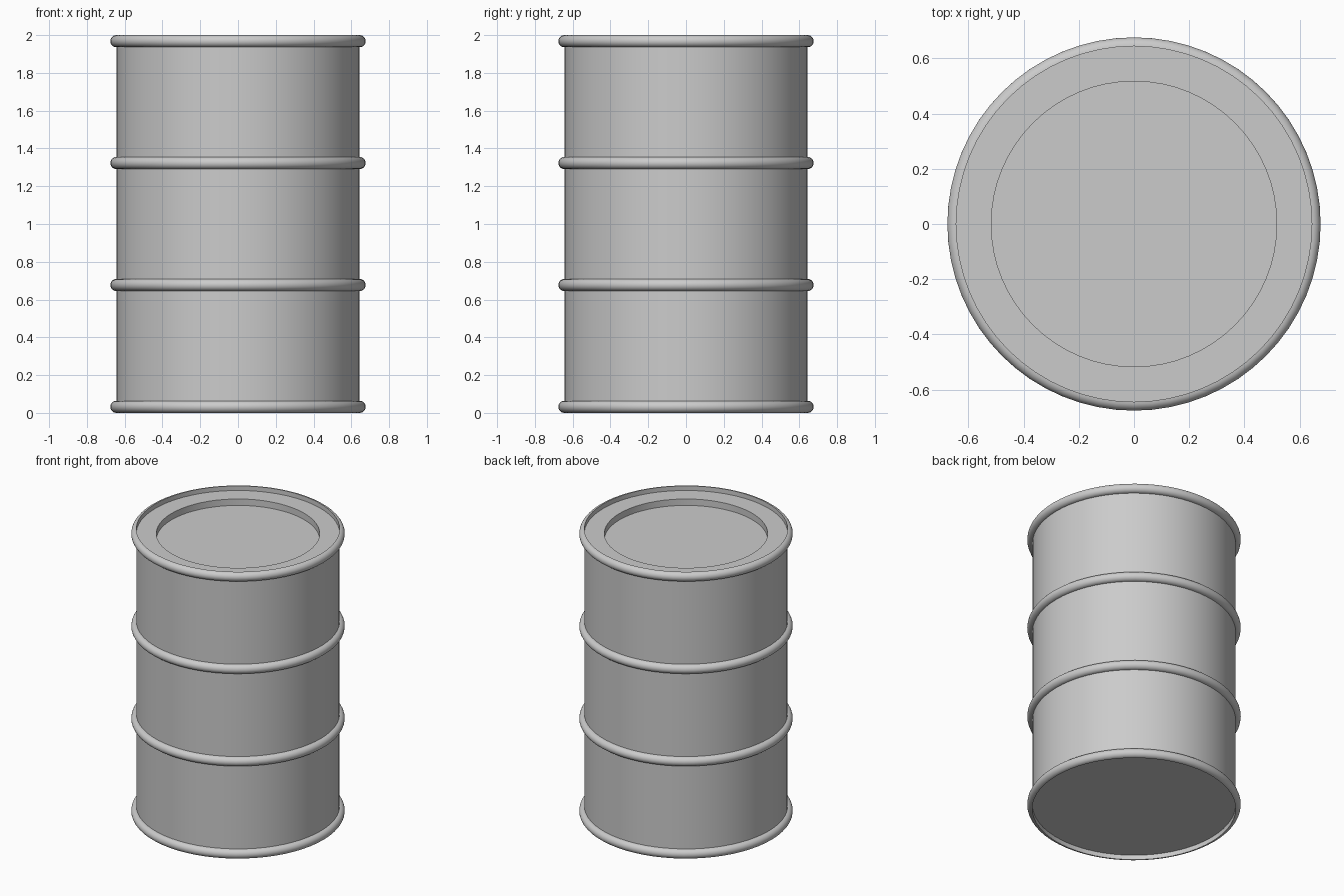
import bpy, bmesh, math

if "Cube" in bpy.data.objects:
    bpy.data.objects.remove(bpy.data.objects["Cube"])

SEG = 64            # sides around the drum
R = 0.644           # wall radius
T = 0.032           # hoop bulge radius
H = 2.0

steel = bpy.data.materials.new("grey_steel")
steel.diffuse_color = (0.6, 0.6, 0.6, 1)
steel.use_nodes = True
steel.node_tree.nodes["Principled BSDF"].inputs["Base Color"].default_value = steel.diffuse_color


def lathe(name, profile, cap_start=False, cap_end=False):
    """Spin an (r, z) profile around z; optional flat discs at its ends."""
    bm = bmesh.new()
    rings = []
    for r, z in profile:
        rings.append([bm.verts.new((r * math.cos(a), r * math.sin(a), z))
                      for a in (2 * math.pi * i / SEG for i in range(SEG))])
    for lo, hi in zip(rings, rings[1:]):
        for i in range(SEG):
            k = (i + 1) % SEG
            bm.faces.new((lo[i], lo[k], hi[k], hi[i]))
    if cap_start:
        bm.faces.new(rings[0][::-1])
    if cap_end:
        bm.faces.new(rings[-1])
    mesh = bpy.data.meshes.new(name)
    bm.to_mesh(mesh)
    bm.free()
    mesh.materials.append(steel)
    ob = bpy.data.objects.new(name, mesh)
    bpy.context.collection.objects.link(ob)
    bpy.ops.object.select_all(action='DESELECT')
    ob.select_set(True)
    bpy.context.view_layer.objects.active = ob
    bpy.ops.object.shade_smooth_by_angle(angle=math.radians(35))
    return ob


def bulge(zc, steps=12):
    """Outward half-round hoop profile, bottom to top."""
    return [(R + T * math.cos(a), zc + T * math.sin(a))
            for a in (math.pi * (i / steps - 0.5) for i in range(steps + 1))]


# Drum wall with recessed base, lid and sunken lid centre
lathe("drum_body",
      [(R, T), (R, H - T), (0.517, H - T), (0.517, H - T - 0.045)],
      cap_start=True, cap_end=True)

# Four evenly spaced hoops; the end ones have a short inner lip
for n, name in enumerate(("bottom_rim", "lower_hoop", "upper_hoop", "top_rim")):
    zc = T + n * (H - 2 * T) / 3
    profile = bulge(zc)
    if n == 0:
        profile = [(R, zc)] + profile
    elif n == 3:
        profile = profile + [(R, zc)]
    lathe(name, profile)
